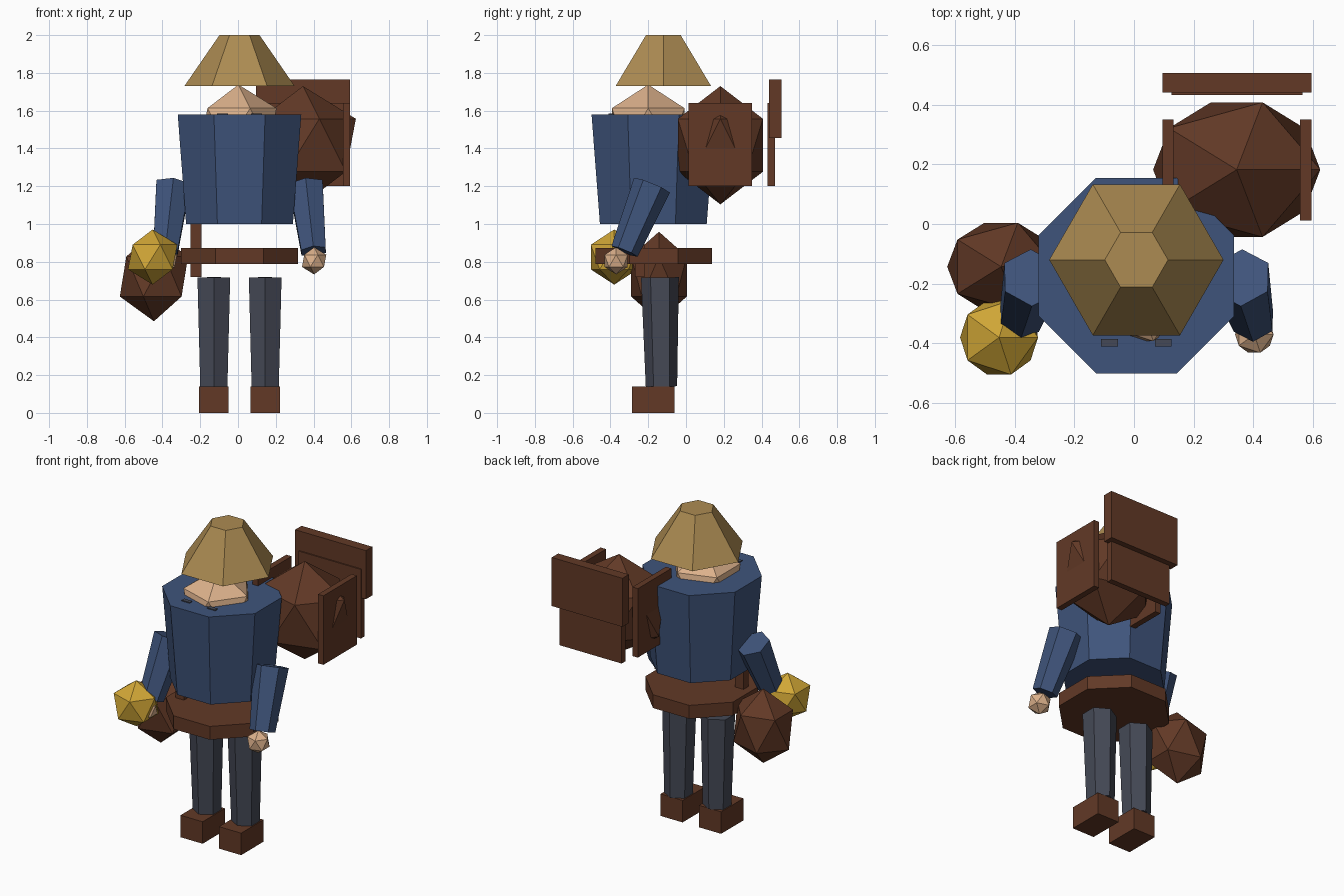
import bpy
import math
from mathutils import Vector

cube = bpy.data.objects.get("Cube")
if cube:
    bpy.data.objects.remove(cube, do_unlink=True)


def material(name, r, g, b):
    """Flat material from 0-255 display values, stored as linear."""
    col = [((c / 255 + 0.055) / 1.055) ** 2.4 for c in (r, g, b)] + [1.0]
    m = bpy.data.materials.new(name)
    m.use_nodes = True
    m.diffuse_color = col
    m.node_tree.nodes["Principled BSDF"].inputs["Base Color"].default_value = col
    return m


blue = material("tunic blue", 63, 84, 123)
brown = material("leather brown", 98, 57, 38)
grey = material("trouser grey", 69, 73, 86)
straw = material("straw", 172, 139, 82)
skin = material("skin", 220, 177, 139)
gold = material("lantern gold", 208, 166, 54)

CX = 0.008  # body centre line


def finish(name, mat):
    ob = bpy.context.object
    ob.name = ob.data.name = name
    ob.data.materials.append(mat)
    return ob


def box(name, mat, x, y, z):
    """Box from its (low, high) range on each axis."""
    bpy.ops.mesh.primitive_cube_add(
        size=1, location=[sum(r) / 2 for r in (x, y, z)])
    ob = finish(name, mat)
    ob.scale = [r[1] - r[0] for r in (x, y, z)]
    return ob


def ball(name, mat, centre, radii):
    """Twenty-sided ball."""
    bpy.ops.mesh.primitive_ico_sphere_add(subdivisions=1, radius=1, location=centre)
    ob = finish(name, mat)
    ob.scale = radii
    return ob


def taper(name, mat, sides, low, high, r_low, r_high, turn=0.0):
    """Faceted tapered prism between two points."""
    low, high = Vector(low), Vector(high)
    axis = high - low
    bpy.ops.mesh.primitive_cone_add(
        vertices=sides, radius1=r_low, radius2=r_high, depth=axis.length,
        location=(low + high) / 2)
    ob = finish(name, mat)
    ob.rotation_mode = 'QUATERNION'
    spin = Vector((0, 0, 1)).rotation_difference(axis)
    ob.rotation_quaternion = spin @ Vector((1, 0, 0)).rotation_difference(
        Vector((math.cos(turn), math.sin(turn), 0)))
    return ob


# Head and hat
taper("hat", straw, 6, (CX, -0.12, 1.73), (CX, -0.12, 2.0), 0.292, 0.106, math.pi / 6)
ball("head", skin, (0.002, -0.2, 1.512), (0.226, 0.226, 0.226))

# Torso and belt
taper("torso", blue, 8, (CX, -0.173, 1.0), (CX, -0.173, 1.58), 0.306, 0.354, math.pi / 8)
taper("belt", brown, 8, (CX, -0.17, 0.787), (CX, -0.17, 0.872), 0.334, 0.334, math.pi / 8)

# Limbs, mirrored about the body centre line
for side, s in (("left", 1), ("right", -1)):
    leg_x = CX + s * 0.136
    taper(side + "_leg", grey, 6, (leg_x, -0.13, 0.14), (leg_x, -0.138, 0.717), 0.083, 0.1)
    box(side + "_boot", brown, (leg_x - 0.078, leg_x + 0.078), (-0.285, -0.06), (0, 0.14))
    taper(side + "_arm", blue, 6, (CX + s * 0.392, -0.325, 0.855),
          (CX + s * 0.352, -0.18, 1.205), 0.075, 0.103)
    ball(side + "_hand", skin, (CX + s * 0.395, -0.37, 0.805), (0.072, 0.072, 0.072))
    eye_x = CX + s * 0.09
    box(side + "_eye", grey, (eye_x - 0.028, eye_x + 0.028), (-0.41, -0.385), (1.54, 1.586))

# Lantern, pouch and its strap
ball("lantern", gold, (-0.452, -0.38, 0.825), (0.146, 0.146, 0.146))
ball("pouch", brown, (-0.445, -0.143, 0.722), (0.202, 0.173, 0.237))
box("pouch_strap", brown, (-0.252, -0.192), (-0.27, -0.22), (0.72, 1.01))

# Backpack with side and rear boards
ball("backpack", brown, (0.344, 0.182, 1.417), (0.313, 0.265, 0.313))
for name, x in (("inner", (0.095, 0.133)), ("outer", (0.556, 0.594))):
    box(name + "_pack_board", brown, x, (0.012, 0.35), (1.2, 1.64))
box("lower_rear_board", brown, (0.125, 0.565), (0.432, 0.47), (1.2, 1.64))
box("upper_rear_board", brown, (0.095, 0.594), (0.44, 0.505), (1.455, 1.765))
